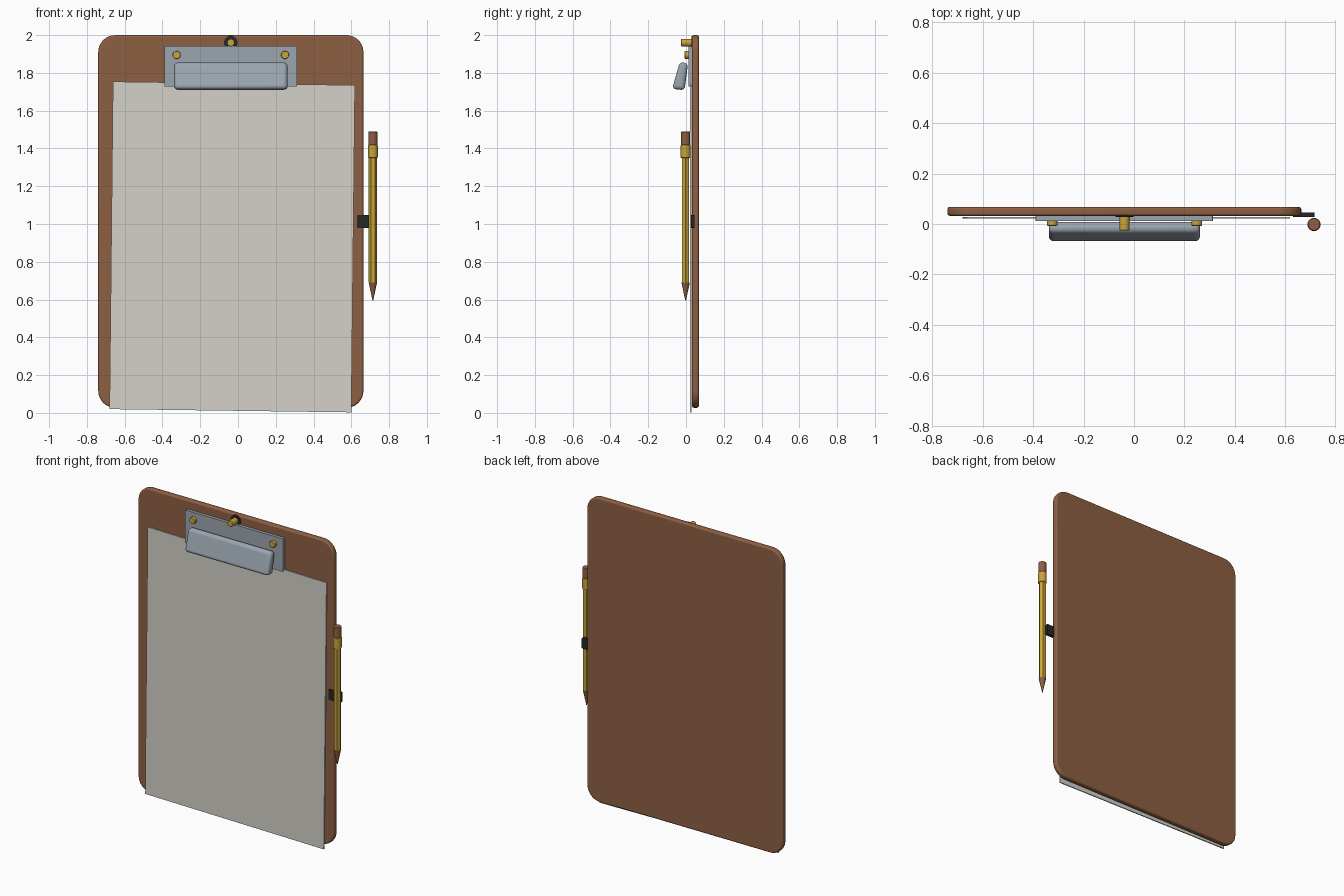
import bpy, bmesh, math
from mathutils import Vector

cube = bpy.data.objects.get("Cube")
if cube:
    bpy.data.objects.remove(cube, do_unlink=True)


def material(name, rgb, metallic=0.0):
    m = bpy.data.materials.new(name)
    m.use_nodes = True
    m.diffuse_color = (*rgb, 1)
    m.node_tree.nodes["Principled BSDF"].inputs["Base Color"].default_value = (*rgb, 1)
    return m


BROWN = material("brown hardboard", (0.27, 0.115, 0.055))
PAPER = material("paper", (0.66, 0.64, 0.59))
STEEL = material("steel", (0.33, 0.38, 0.43))
GOLD = material("brass yellow", (0.58, 0.37, 0.04))
BLACK = material("black", (0.02, 0.02, 0.02))


def prism(name, points, direction, mat, bevel=0.0, segments=3):
    """Extrude a flat outline along a direction, with optional rounded edges."""
    bm = bmesh.new()
    face = bm.faces.new([bm.verts.new(p) for p in points])
    out = bmesh.ops.extrude_face_region(bm, geom=[face])
    moved = [v for v in out["geom"] if isinstance(v, bmesh.types.BMVert)]
    bmesh.ops.translate(bm, verts=moved, vec=Vector(direction))
    bmesh.ops.recalc_face_normals(bm, faces=bm.faces[:])
    mesh = bpy.data.meshes.new(name)
    bm.to_mesh(mesh)
    bm.free()
    obj = bpy.data.objects.new(name, mesh)
    bpy.context.collection.objects.link(obj)
    mesh.materials.append(mat)
    if bevel:
        mod = obj.modifiers.new("rounded edges", "BEVEL")
        mod.width, mod.segments = bevel, segments
        mod.limit_method = "ANGLE"
        mod.angle_limit = math.radians(40)
        smooth(obj)
    return obj


def smooth(obj):
    bpy.ops.object.select_all(action="DESELECT")
    obj.select_set(True)
    bpy.context.view_layer.objects.active = obj
    bpy.ops.object.shade_smooth_by_angle(angle=math.radians(40))


def rounded_outline(x0, x1, z0, z1, y, r, steps=8):
    corners = [(x1 - r, z1 - r), (x0 + r, z1 - r), (x0 + r, z0 + r), (x1 - r, z0 + r)]
    pts = []
    for i, (cx, cz) in enumerate(corners):
        for k in range(steps + 1):
            a = math.pi / 2 * (i + k / steps)
            pts.append((cx + r * math.cos(a), y, cz + r * math.sin(a)))
    return pts


def rod(name, start, end, r0, r1, mat, sides=24, bevel=0.0):
    """Straight or tapered rod between two points."""
    a, b = Vector(start), Vector(end)
    bpy.ops.mesh.primitive_cone_add(vertices=sides, radius1=r0, radius2=r1,
                                    depth=(b - a).length, location=(a + b) / 2)
    obj = bpy.context.object
    obj.name = name
    obj.rotation_euler = (b - a).to_track_quat("Z", "Y").to_euler()
    obj.data.materials.append(mat)
    if bevel:
        mod = obj.modifiers.new("rounded edges", "BEVEL")
        mod.width, mod.segments = bevel, 3
        mod.limit_method = "ANGLE"
        mod.angle_limit = math.radians(40)
    if sides > 8:
        smooth(obj)
    return obj


MID = -0.038  # centre line of the board

# Backing board
prism("board", rounded_outline(-0.74, 0.664, 0.027, 2.0, 0.032, 0.09),
      (0, 0.036, 0), BROWN, bevel=0.01)

# Slightly crooked sheet of paper
prism("paper_sheet", [(-0.68, 0.021, 0.02), (0.6, 0.021, 0.003),
                      (0.619, 0.021, 1.735), (-0.662, 0.021, 1.754)],
      (0, 0.007, 0), PAPER)

# Clip: base plate and tilted pressing jaw
prism("clip_plate", rounded_outline(-0.39, 0.313, 1.728, 1.942, 0.012, 0.004, 2),
      (0, 0.021, 0), STEEL)
prism("clip_jaw", [(-0.338, -0.033, 1.858), (-0.338, 0.011, 1.85),
                   (-0.338, -0.008, 1.708), (-0.338, -0.073, 1.716)],
      (0.6, 0, 0), STEEL, bevel=0.02, segments=5)

# Rivets on the plate
for side, offset in (("right", -0.287), ("left", 0.287)):
    x = MID + offset
    rod(side + "_rivet", (x, 0.015, 1.895), (x, -0.007, 1.895), 0.021, 0.021, GOLD, bevel=0.003)

# Hanging peg with its dark eyelet
rod("eyelet", (MID, 0.034, 1.96), (MID, 0.028, 1.96), 0.036, 0.036, BLACK)
rod("hanging_peg", (MID, 0.034, 1.96), (MID, -0.026, 1.96), 0.02, 0.02, GOLD, bevel=0.003)

# Strap reaching from the board to the pencil
prism("pencil_strap", rounded_outline(0.63, 0.716, 0.979, 1.047, 0.027, 0.004, 2),
      (0, 0.019, 0), BLACK)

# Pencil, built from the point upwards
PX, PY = 0.714, -0.002


def pencil_part(name, z0, z1, r0, r1, mat, sides=24, bevel=0.0):
    return rod(name, (PX, PY, z0), (PX, PY, z1), r0, r1, mat, sides, bevel)


pencil_part("pencil_point", 0.595, 0.69, 0.002, 0.022, BROWN)
body = pencil_part("pencil_body", 0.69, 1.36, 0.022, 0.022, GOLD, sides=6)
body.rotation_euler.z += math.pi / 6
pencil_part("pencil_ferrule", 1.35, 1.42, 0.026, 0.026, GOLD, bevel=0.004)
pencil_part("pencil_eraser", 1.42, 1.49, 0.024, 0.024, BROWN, bevel=0.004)
